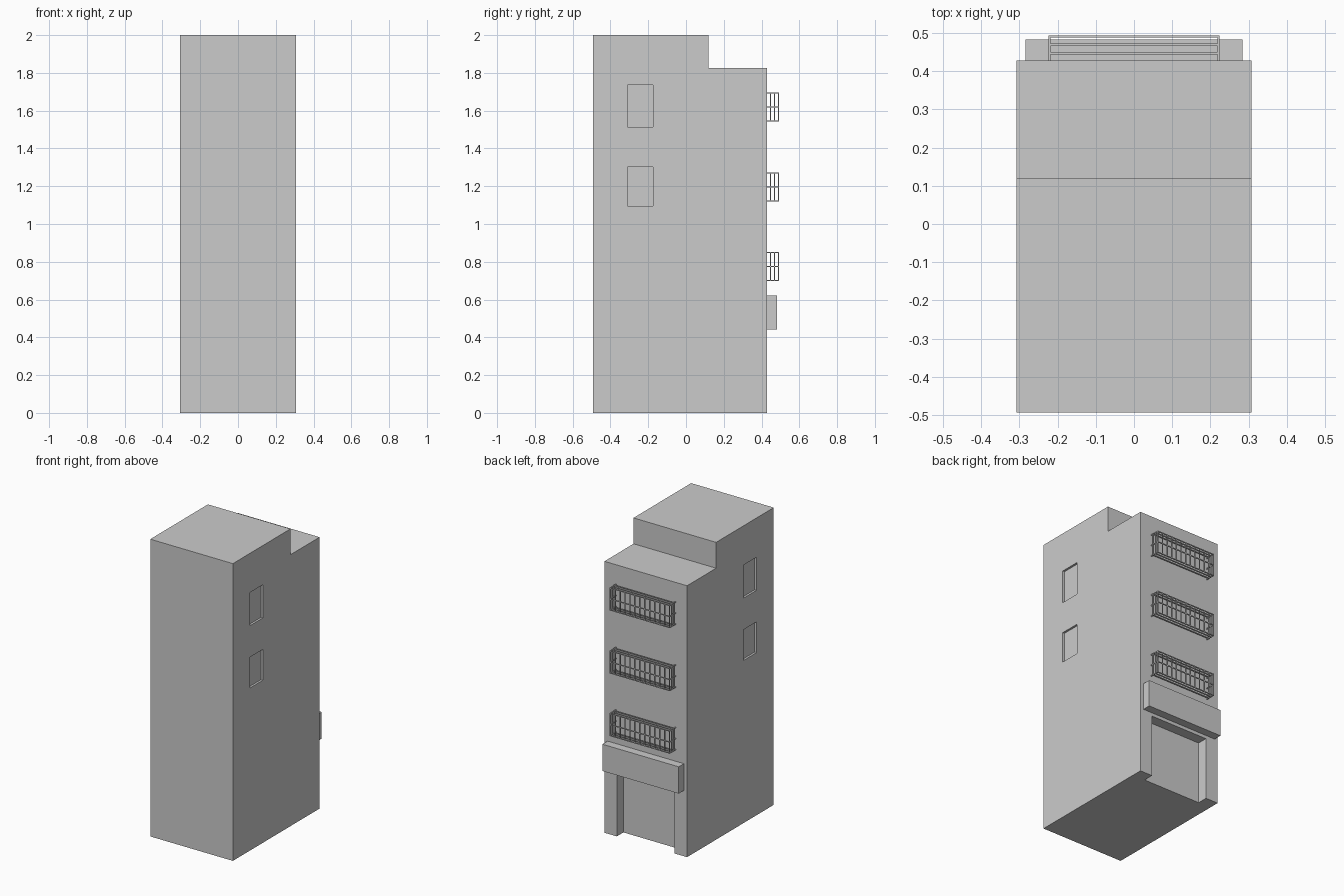
import bpy, bmesh

if "Cube" in bpy.data.objects:
    bpy.data.objects.remove(bpy.data.objects["Cube"])

HW = 0.3075                  # half width of the tower
FRONT, BACK = -0.4935, 0.428 # tower depth range


def finish(bm, name):
    bmesh.ops.recalc_face_normals(bm, faces=bm.faces)
    mesh = bpy.data.meshes.new(name)
    bm.to_mesh(mesh)
    bm.free()
    ob = bpy.data.objects.new(name, mesh)
    bpy.context.collection.objects.link(ob)
    return ob


def add_box(bm, x, y, z):
    """Add a box given (min, max) ranges."""
    verts = bmesh.ops.create_cube(bm, size=1)["verts"]
    for v in verts:
        for i, (a, b) in enumerate((x, y, z)):
            v.co[i] = a if v.co[i] < 0 else b


def box(name, x, y, z):
    bm = bmesh.new()
    add_box(bm, x, y, z)
    return finish(bm, name)


# Tower: stepped side profile extruded across the width
profile = [(FRONT, 0), (BACK, 0), (BACK, 1.826), (0.119, 1.826), (0.119, 2), (FRONT, 2)]
bm = bmesh.new()
face = bm.faces.new([bm.verts.new((-HW, y, z)) for y, z in profile])
ext = bmesh.ops.extrude_face_region(bm, geom=[face])["geom"]
bmesh.ops.translate(bm, vec=(2 * HW, 0, 0),
                    verts=[g for g in ext if isinstance(g, bmesh.types.BMVert)])
tower = finish(bm, "tower")

# Recesses: side windows and ground floor entrance
cutters = [box("entrance_cutter", (-0.215, 0.215), (BACK - 0.07, BACK + 0.1), (-0.1, 0.42))]
for z in ((1.094, 1.301), (1.513, 1.736)):
    for x in ((-HW - 0.05, -HW + 0.014), (HW - 0.014, HW + 0.05)):
        cutters.append(box("window_cutter", x, (-0.311, -0.174), z))

bpy.context.view_layer.objects.active = tower
for c in cutters:
    c.hide_render = True
    mod = tower.modifiers.new("recess", "BOOLEAN")
    mod.operation = "DIFFERENCE"
    mod.solver = "EXACT"
    mod.object = c
    bpy.ops.object.modifier_apply(modifier=mod.name)
    bpy.data.objects.remove(c)

# Sign board above the entrance
box("sign_board", (-0.284, 0.284), (BACK, 0.483), (0.4425, 0.6227))

# Window cages: thin square bars on the back wall
T = 0.003                    # half bar thickness
RX, RY, H = 0.221, 0.4905, 0.154
rows = [RY - 0.022 * i for i in range(3)]
COUNT = 13


def span(c):
    return (c - T, c + T)


def window_cage(name, z0):
    bm = bmesh.new()
    z1 = z0 + H
    for z in (z0 + T, z0 + H / 2, z1 - T):
        add_box(bm, (-RX - T, RX + T), span(RY), span(z))      # outer rails
        for x in (-RX, RX):
            add_box(bm, span(x), (BACK, RY + T), span(z))      # side rails
    for y in rows[1:]:
        for z in (z0 + T, z1 - T):
            add_box(bm, (-RX, RX), span(y), span(z))           # floor and roof bars
        for x in (-RX, RX):
            add_box(bm, span(x), span(y), (z0, z1))            # side uprights
    for i in range(COUNT):
        x = -RX + 2 * RX * i / (COUNT - 1)
        add_box(bm, span(x), span(RY), (z0, z1))               # outer uprights
    return finish(bm, name)


for i, z in enumerate((0.698, 1.119, 1.543)):
    window_cage(f"window_cage_{i + 1}", z)
